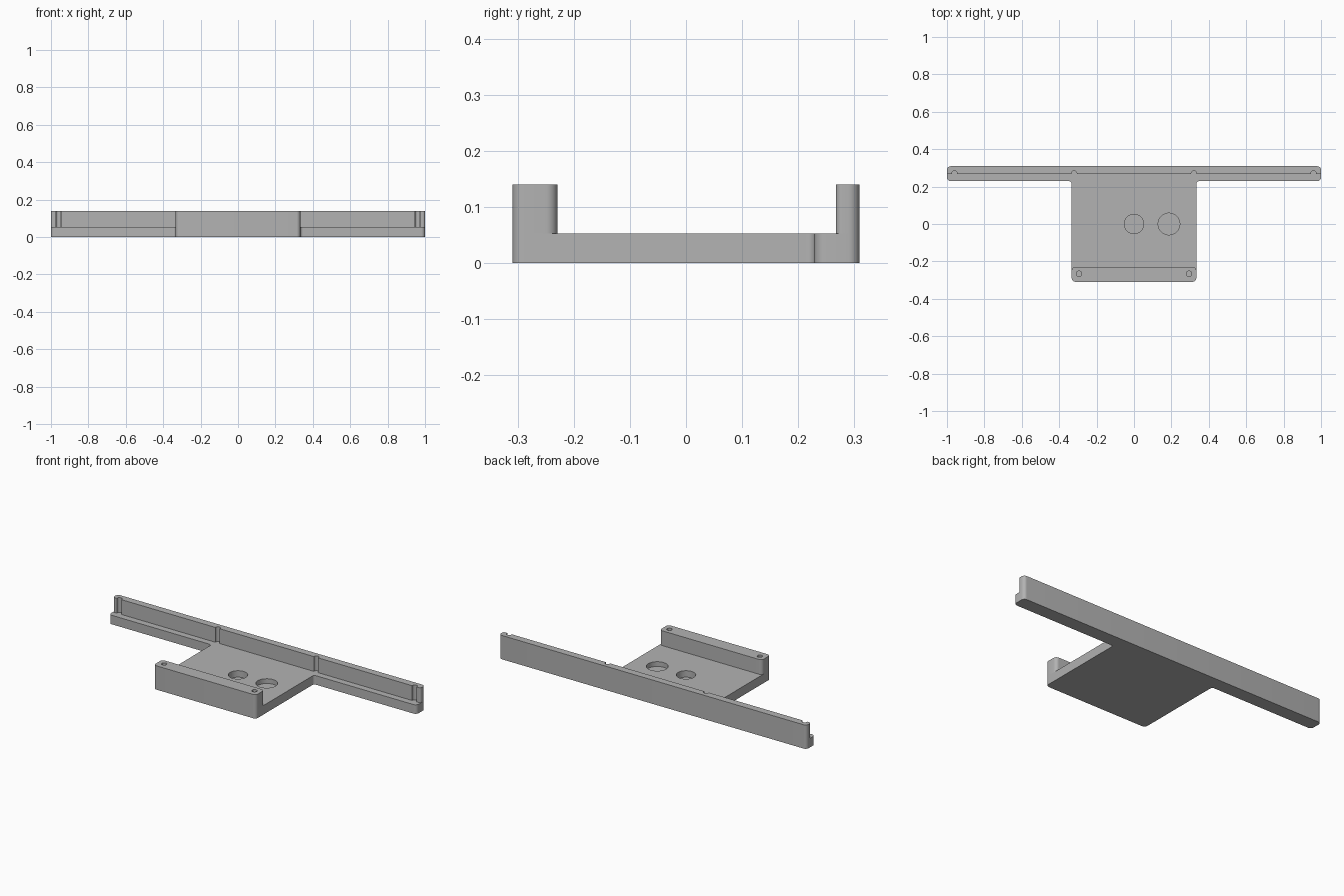
import bpy
import bmesh
import math
from mathutils import Vector

if "Cube" in bpy.data.objects:
    bpy.data.objects.remove(bpy.data.objects["Cube"])

FLOOR, TOP = 0.053, 0.14      # plate thickness and full height
HALF_X, HALF_Y = 1.0, 0.309   # outer extents
PLATE_X = 0.333               # half width of the centre plate
BAR_Y = 0.229                 # front edge of the rear bar
LEDGE_Y = 0.267               # front face of the rear wall

grey = bpy.data.materials.new("plain grey")
grey.use_nodes = True
grey.diffuse_color = (0.45, 0.45, 0.45, 1)
grey.node_tree.nodes["Principled BSDF"].inputs["Base Color"].default_value = (0.45, 0.45, 0.45, 1)


def rounded(corners, steps=8):
    """Outline from (x, y, radius) corners, each right angle filleted."""
    points = []
    for i, (x, y, r) in enumerate(corners):
        p = Vector((x, y))
        a = (Vector(corners[i - 1][:2]) - p).normalized()
        b = (Vector(corners[(i + 1) % len(corners)][:2]) - p).normalized()
        centre = p + (a + b) * r
        for s in range(steps + 1):
            t = s / steps * math.pi / 2
            points.append(centre - b * r * math.cos(t) - a * r * math.sin(t))
    return points


def extrude(name, outline, z0, z1):
    """Solid prism standing on an outline."""
    bm = bmesh.new()
    face = bm.faces.new([bm.verts.new((p.x, p.y, z0)) for p in outline])
    top = bmesh.ops.extrude_face_region(bm, geom=[face])["geom"]
    verts = [v for v in top if isinstance(v, bmesh.types.BMVert)]
    bmesh.ops.translate(bm, verts=verts, vec=(0, 0, z1 - z0))
    bmesh.ops.recalc_face_normals(bm, faces=bm.faces)
    mesh = bpy.data.meshes.new(name)
    bm.to_mesh(mesh)
    bm.free()
    mesh.materials.append(grey)
    obj = bpy.data.objects.new(name, mesh)
    bpy.context.collection.objects.link(obj)
    return obj


def drill(obj, x, y, radius, z0):
    """Cut a blind round hole from above, down to z0."""
    bpy.ops.mesh.primitive_cylinder_add(vertices=40, radius=radius, depth=0.3,
                                        location=(x, y, z0 + 0.15))
    cutter = bpy.context.object
    cutter.hide_render = True
    cutter.data.materials.append(grey)
    mod = obj.modifiers.new("hole", "BOOLEAN")
    mod.operation = "DIFFERENCE"
    mod.solver = "EXACT"
    mod.object = cutter
    bpy.context.view_layer.objects.active = obj
    bpy.ops.object.modifier_apply(modifier=mod.name)
    bpy.data.objects.remove(cutter)


# T-shaped base plate with filleted corners
base = extrude("base_plate", rounded([
    (-PLATE_X, -HALF_Y, 0.02), (PLATE_X, -HALF_Y, 0.02),
    (PLATE_X, BAR_Y, 0.015), (HALF_X, BAR_Y, 0.02),
    (HALF_X, HALF_Y, 0.02), (-HALF_X, HALF_Y, 0.02),
    (-HALF_X, BAR_Y, 0.02), (-PLATE_X, BAR_Y, 0.015)]), 0, FLOOR)

# Rear wall along the whole bar
rear = extrude("rear_wall", rounded([
    (-HALF_X, LEDGE_Y, 0.012), (HALF_X, LEDGE_Y, 0.012),
    (HALF_X, HALF_Y, 0.02), (-HALF_X, HALF_Y, 0.02)]), FLOOR, TOP)

# Thick front wall
front = extrude("front_wall", rounded([
    (-PLATE_X, -HALF_Y, 0.02), (PLATE_X, -HALF_Y, 0.02),
    (PLATE_X, -BAR_Y, 0.02), (-PLATE_X, -BAR_Y, 0.02)]), FLOOR, TOP)

# Two blind recesses in the plate
drill(base, 0, 0, 0.052, 0.015)
drill(base, 0.187, 0, 0.058, 0.025)

# Screw grooves in the rear wall and screw holes in the front wall
for side in (-1, 1):
    for x in (0.32, 0.96):
        drill(rear, side * x, 0.27, 0.0145, FLOOR - 0.01)
    drill(front, side * 0.294, -0.266, 0.0145, FLOOR + 0.01)

for obj in (base, rear, front):
    bpy.ops.object.select_all(action="DESELECT")
    obj.select_set(True)
    bpy.context.view_layer.objects.active = obj
    bpy.ops.object.shade_smooth_by_angle(angle=math.radians(30))
